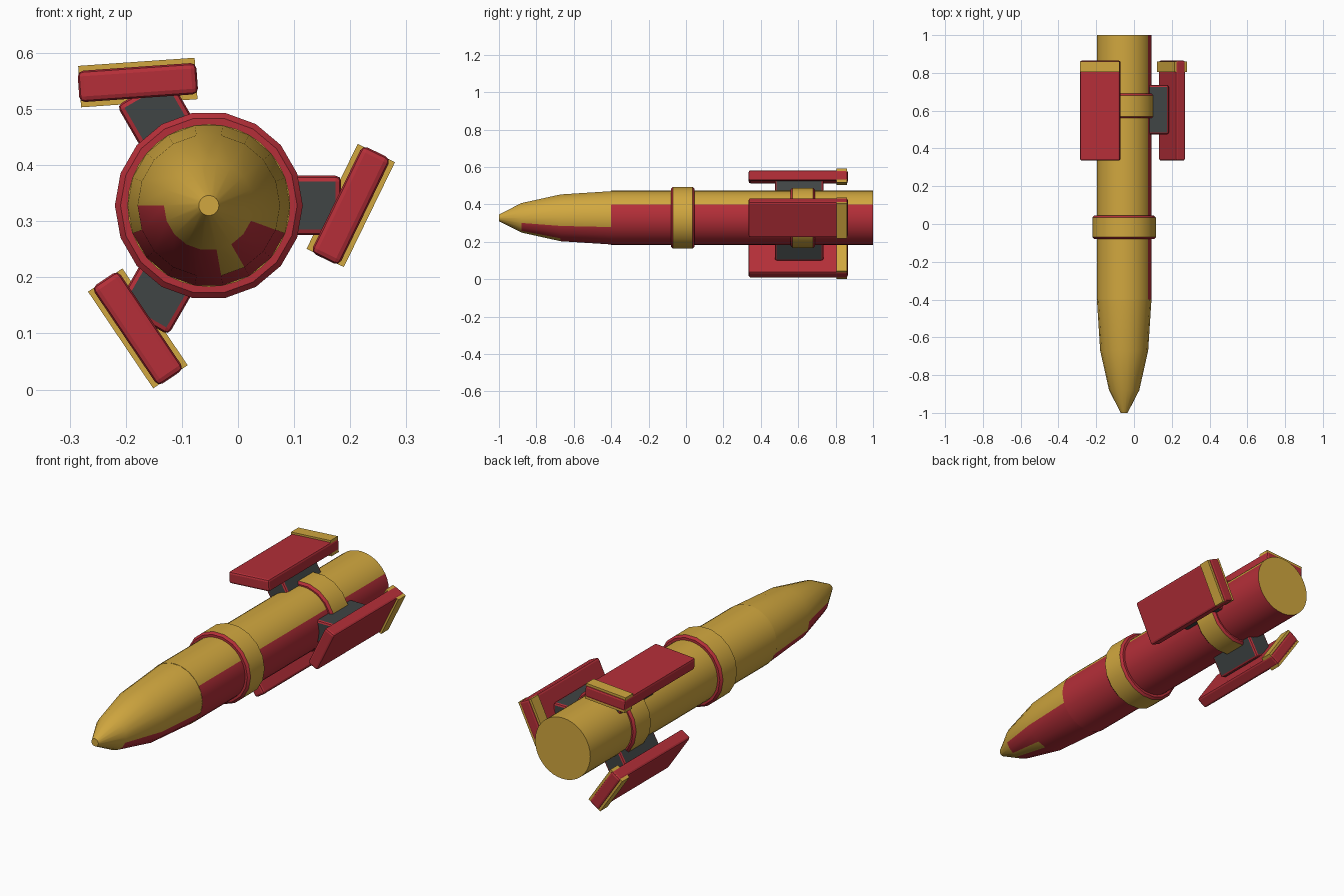
import bpy, bmesh, math
from mathutils import Matrix, Vector

if "Cube" in bpy.data.objects:
    bpy.data.objects.remove(bpy.data.objects["Cube"], do_unlink=True)

AXIS_X, AXIS_Z = -0.052, 0.328


def material(name, rgb):
    m = bpy.data.materials.new(name)
    m.use_nodes = True
    m.diffuse_color = (*rgb, 1)
    m.node_tree.nodes["Principled BSDF"].inputs["Base Color"].default_value = (*rgb, 1)
    return m


GOLD = material("gold", (0.64, 0.39, 0.05))
RED = material("red", (0.46, 0.028, 0.04))
DARK = material("dark grey", (0.05, 0.058, 0.058))


def make_object(name, bm, mats):
    bmesh.ops.recalc_face_normals(bm, faces=bm.faces)
    mesh = bpy.data.meshes.new(name)
    bm.to_mesh(mesh)
    bm.free()
    for m in mats:
        mesh.materials.append(m)
    ob = bpy.data.objects.new(name, mesh)
    bpy.context.collection.objects.link(ob)
    return ob


def lathe(name, profile, sides, is_red, caps=True):
    """Turn (y, radius) points round the long axis; is_red(row, side) picks red."""
    bm = bmesh.new()
    rings = []
    for y, r in profile:
        angles = [math.tau * i / sides for i in range(sides)]
        rings.append([bm.verts.new((AXIS_X + r * math.cos(a), y, AXIS_Z + r * math.sin(a)))
                      for a in angles])
    for row in range(len(rings) - 1):
        a, b = rings[row], rings[row + 1]
        for i in range(sides):
            j = (i + 1) % sides
            f = bm.faces.new((a[i], a[j], b[j], b[i]))
            f.material_index = int(is_red(row, i))
    if caps:
        bm.faces.new(rings[0])
        bm.faces.new(rings[-1])
    ob = make_object(name, bm, [GOLD, RED])
    bpy.ops.object.select_all(action="DESELECT")
    ob.select_set(True)
    bpy.context.view_layer.objects.active = ob
    bpy.ops.object.shade_smooth_by_angle(angle=math.radians(30))
    return ob


def box(name, low, high, place, mats, bevel=0.0):
    """Box between two corners in a fin's own frame; the bevel takes the last colour."""
    bm = bmesh.new()
    bmesh.ops.create_cube(bm, size=1)
    low, high = Vector(low), Vector(high)
    size = high - low
    bm.transform(place @ Matrix.Translation((low + high) / 2) @ Matrix.Diagonal((*size, 1)))
    ob = make_object(name, bm, mats)
    if bevel:
        mod = ob.modifiers.new("bevel", "BEVEL")
        mod.width = bevel
        mod.segments = 2
        mod.material = len(mats) - 1
    return ob


# Main tube: red sector underneath and up one side
lathe("body_tube", [(-0.4, 0.145), (1.0, 0.145)], 36,
      lambda row, i: i < 3 or i >= 23)

# Tapered nose with red panels on its underside
def nose_red(row, i):
    if row == 1:
        return 9 <= i <= 16 and i != 14
    return row == 2 and 10 <= i <= 16

lathe("nose_cone", [(-1.0, 0.018), (-0.88, 0.08), (-0.67, 0.127), (-0.4, 0.1445)], 18, nose_red)

# Gold collars with red rims
for name, y0, y1, r in (("front_collar", -0.08, 0.045, 0.1675),
                        ("rear_collar", 0.56, 0.69, 0.163)):
    e = 0.01
    lathe(name, [(y0, 0.135), (y0, r - e), (y0 + e, r), (y1 - e, r), (y1, r - e), (y1, 0.135)],
          18, lambda row, i: row != 2, caps=False)

# Three fins, each on a strut, with a gold clip at the rear
for n, side in enumerate(("left", "upper", "lower")):
    spoke = Matrix.Translation((AXIS_X, 0, AXIS_Z)) @ Matrix.Rotation(-n * math.tau / 3, 4, "Y")
    tilt = spoke @ Matrix.Translation((0.253, 0, 0)) @ Matrix.Rotation(math.radians(26), 4, "Y")
    box(side + "_strut", (0.11, 0.475, -0.053), (0.236, 0.735, 0.053), spoke, [DARK, RED], 0.01)
    box(side + "_fin", (-0.028, 0.335, -0.106), (0.028, 0.865, 0.106), tilt, [RED], 0.01)
    box(side + "_fin_clip", (-0.037, 0.805, -0.104), (0.037, 0.86, 0.104), tilt, [GOLD])
